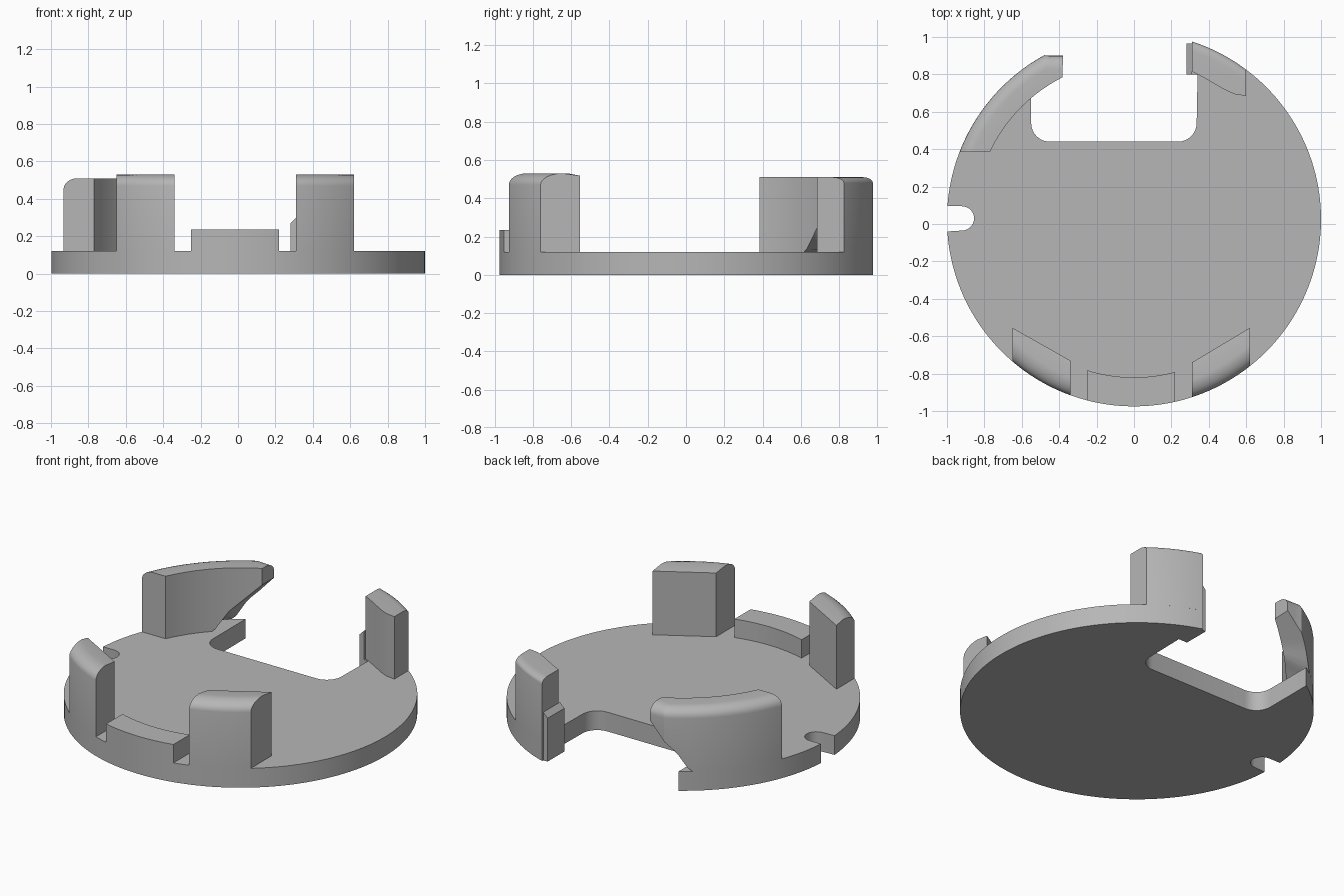
import bpy, bmesh, math
from math import sin, cos, pi, sqrt
from mathutils import Vector

cube = bpy.data.objects.get("Cube")
if cube:
    bpy.data.objects.remove(cube, do_unlink=True)

CY = 0.025      # y of the disc centre, radius is 1
FLOOR = 0.12    # top of the base plate

grey = bpy.data.materials.new("plain grey")
grey.use_nodes = True
grey.diffuse_color = (0.47, 0.47, 0.47, 1)
grey.node_tree.nodes["Principled BSDF"].inputs["Base Color"].default_value = grey.diffuse_color


def finish(name, bm):
    bmesh.ops.recalc_face_normals(bm, faces=bm.faces)
    mesh = bpy.data.meshes.new(name)
    bm.to_mesh(mesh)
    bm.free()
    mesh.materials.append(grey)
    obj = bpy.data.objects.new(name, mesh)
    bpy.context.collection.objects.link(obj)
    bpy.ops.object.select_all(action='DESELECT')
    obj.select_set(True)
    bpy.context.view_layer.objects.active = obj
    bpy.ops.object.shade_smooth_by_angle(angle=math.radians(28))
    return obj


def arc(cx, cy, r, a0, a1, n):
    return [(cx + r * cos(a0 + (a1 - a0) * i / n), cy + r * sin(a0 + (a1 - a0) * i / n))
            for i in range(n + 1)]


def extrude(name, outline, z0, z1):
    bm = bmesh.new()
    face = bm.faces.new([bm.verts.new((x, y, z0)) for x, y in outline])
    top = bmesh.ops.extrude_face_region(bm, geom=[face])["geom"]
    bmesh.ops.translate(bm, vec=(0, 0, z1 - z0),
                        verts=[v for v in top if isinstance(v, bmesh.types.BMVert)])
    bmesh.ops.triangulate(bm, faces=[f for f in bm.faces if len(f.verts) > 4])
    return finish(name, bm)


def loft(name, stations, top, width, height, drop=0.0, under=lambda x: FLOOR):
    """Wall through (inner, outer) pairs, with a rounded outer top edge."""
    bm = bmesh.new()
    rings = []
    for inner, outer in stations:
        a, b = Vector(inner), Vector(outer)
        radial = (b - Vector((0, CY))).normalized()
        d = (a - b).normalized()
        w = min(width / max(-d.dot(radial), 0.3), (a - b).length * 0.8)
        ring = [(a, under(a.x)), (b, under(b.x))]
        for i in range(7):
            t = i / 6 * pi / 2
            ring.append((b + d * w * (1 - cos(t)), top - height * (1 - sin(t))))
        ring.append((a, top - drop))
        rings.append([bm.verts.new((p.x, p.y, z)) for p, z in ring])
    for r, s in zip(rings, rings[1:]):
        for i in range(len(r)):
            j = (i + 1) % len(r)
            bm.faces.new((r[i], r[j], s[j], s[i]))
    bm.faces.new(rings[0])
    bm.faces.new(rings[-1])
    return finish(name, bm)


def interp(points, x):
    for (x0, y0), (x1, y1) in zip(points, points[1:]):
        if x <= x1:
            return y0 + (y1 - y0) * max(0, (x - x0) / (x1 - x0))
    return points[-1][1]


def post(name, inner, side, top, width, height, drop=0.0):
    """Post between two x planes, its outer face on the rim."""
    x0, x1 = inner[0][0], inner[-1][0]
    xs = [x0 + (x1 - x0) * i / 14 for i in range(15)]
    stations = [((x, interp(inner, x)), (x, CY + side * sqrt(1 - x * x))) for x in xs]
    return loft(name, stations, top, width, height, drop)


# Base plate with a wide rear opening and a small slot on the right
slot_y, slot_r = 0.03, 0.065
rim = math.asin(slot_r)
outline = [(0.28, 0.80), (0.28, 0.965), (0.31, 0.965)]
outline += arc(0, CY, 1, math.acos(0.31), -pi + rim, 120)
outline += arc(-0.92, slot_y, slot_r, -pi / 2, pi / 2, 14)
outline += arc(0, CY, 1, pi - rim - 0.005, math.acos(-0.55), 28)
outline += arc(-0.45, 0.54, 0.10, pi, 1.5 * pi, 8)
outline += arc(0.235, 0.54, 0.10, 1.5 * pi, 2 * pi, 8)
outline += [(0.34, 0.80)]
extrude("base_plate", outline, 0, FLOOR)

# Front posts, with slanted straight inner faces
post("front_right_post", [(-0.65, -0.555), (-0.34, -0.73)], -1, 0.53, 0.09, 0.06, 0.012)
post("front_left_post", [(0.31, -0.74), (0.62, -0.555)], -1, 0.53, 0.09, 0.06, 0.012)

# Low curved block between the front posts
a0, a1 = math.acos(-0.25), math.acos(0.22)
block = [(x, 2 * CY - y) for x, y in arc(0, CY, 1, a0, a1, 16)]
b0, b1 = math.acos(-0.25 / 0.845), math.acos(0.22 / 0.845)
block += [(x, 2 * CY - y) for x, y in arc(0, CY, 0.845, b1, b0, 16)]
extrude("front_block", block, FLOOR, 0.235)

# Rear left post with a wavy inner face
post("rear_left_post",
     [(0.31, 0.815), (0.36, 0.79), (0.49, 0.715), (0.54, 0.693), (0.60, 0.685)],
     1, 0.51, 0.05, 0.03)

# Sloped lip beside the rear left post
lip = extrude("rear_left_lip", [(0.28, 0.80), (0.31, 0.80), (0.31, 0.965), (0.28, 0.965)],
              FLOOR, 0.30)
for v in lip.data.vertices:
    if v.co.z > 0.2 and v.co.x < 0.3:
        v.co.z = 0.27

# Rear right curved wall that reaches over the opening
slope = [(-0.605, FLOOR), (-0.54, 0.24), (-0.38, 0.41)]
inner = arc(0, CY, 0.85, math.atan2(0.36, -0.77), math.atan2(0.755, -0.38), 30)
outer = arc(0, CY, 1, math.atan2(0.36, -0.933), math.acos(-0.48), 26)
outer += [(-0.48 + 0.025 * i, 0.90) for i in range(1, 5)]
loft("rear_right_wall", list(zip(inner, outer)), 0.51, 0.07, 0.06,
     under=lambda x: interp(slope, x))
